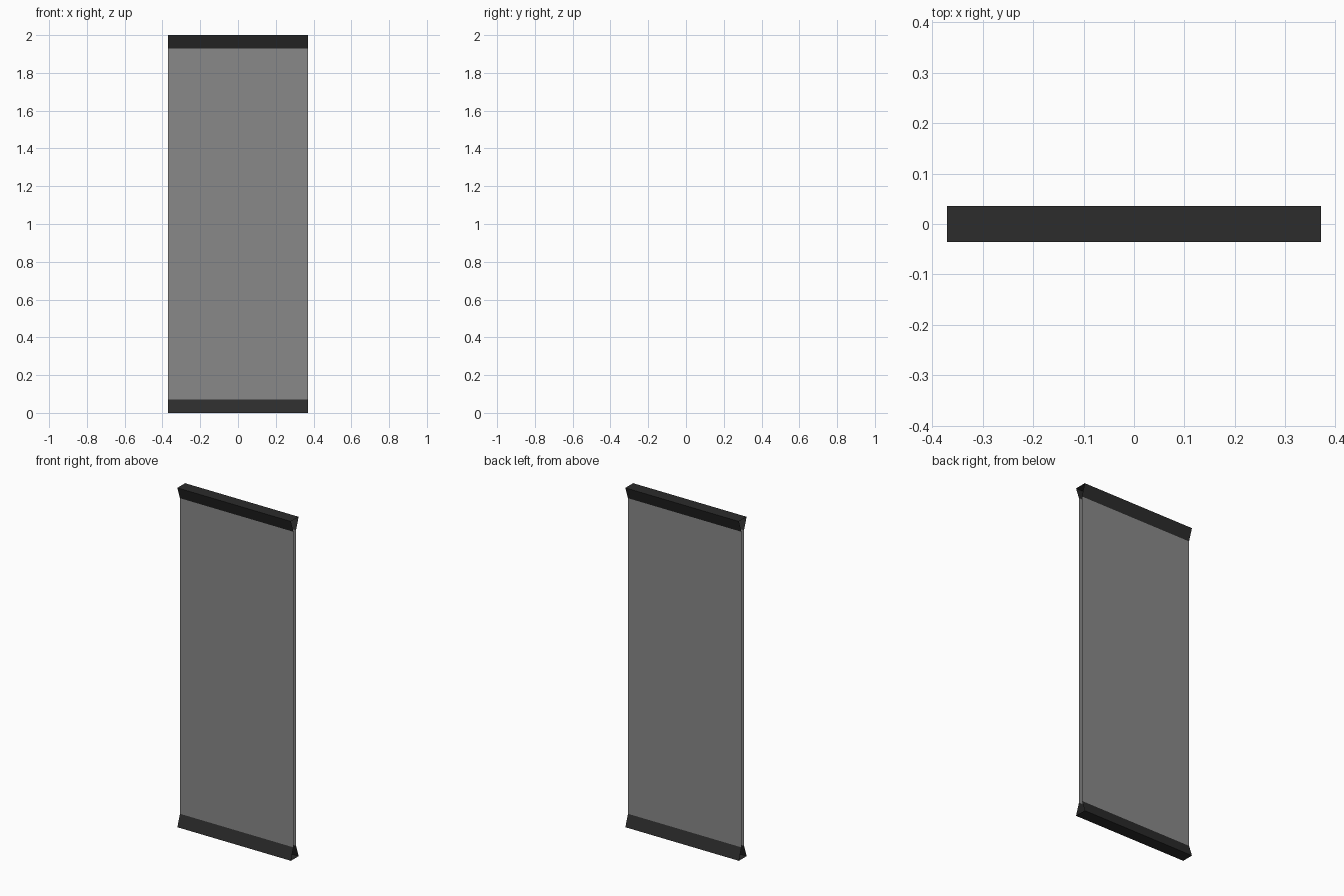
import bpy

if "Cube" in bpy.data.objects:
    bpy.data.objects.remove(bpy.data.objects["Cube"])

HALF_W = 0.37      # half width along x
GAP = 0.012        # half spacing of the two panel sheets
RAIL = 0.036       # half depth of the rails at their outer edge
RAIL_H = 0.07
HEIGHT = 2.0


def material(name, value):
    m = bpy.data.materials.new(name)
    m.diffuse_color = (value, value, value, 1)
    m.use_nodes = True
    m.node_tree.nodes["Principled BSDF"].inputs["Base Color"].default_value = m.diffuse_color
    return m


def sheet(name, profile, mat):
    """Sweep an open (y, z) profile across the width, leaving the ends open."""
    verts = [(x, y, z) for y, z in profile for x in (-HALF_W, HALF_W)]
    faces = [(2 * i, 2 * i + 1, 2 * i + 3, 2 * i + 2) for i in range(len(profile) - 1)]
    mesh = bpy.data.meshes.new(name)
    mesh.from_pydata(verts, [], faces)
    mesh.materials.append(mat)
    obj = bpy.data.objects.new(name, mesh)
    bpy.context.collection.objects.link(obj)
    return obj


grey = material("panel_grey", 0.25)
dark = material("rail_dark", 0.025)
low, high = RAIL_H, HEIGHT - RAIL_H

# Front and back panel sheets
sheet("front_panel", [(-GAP, low), (-GAP, high)], grey)
sheet("back_panel", [(GAP, high), (GAP, low)], grey)

# Flared rails, open at both ends
sheet("top_rail", [(-GAP, high), (-RAIL, HEIGHT), (RAIL, HEIGHT), (GAP, high)], dark)
sheet("bottom_rail", [(GAP, low), (RAIL, 0), (-RAIL, 0), (-GAP, low)], dark)
